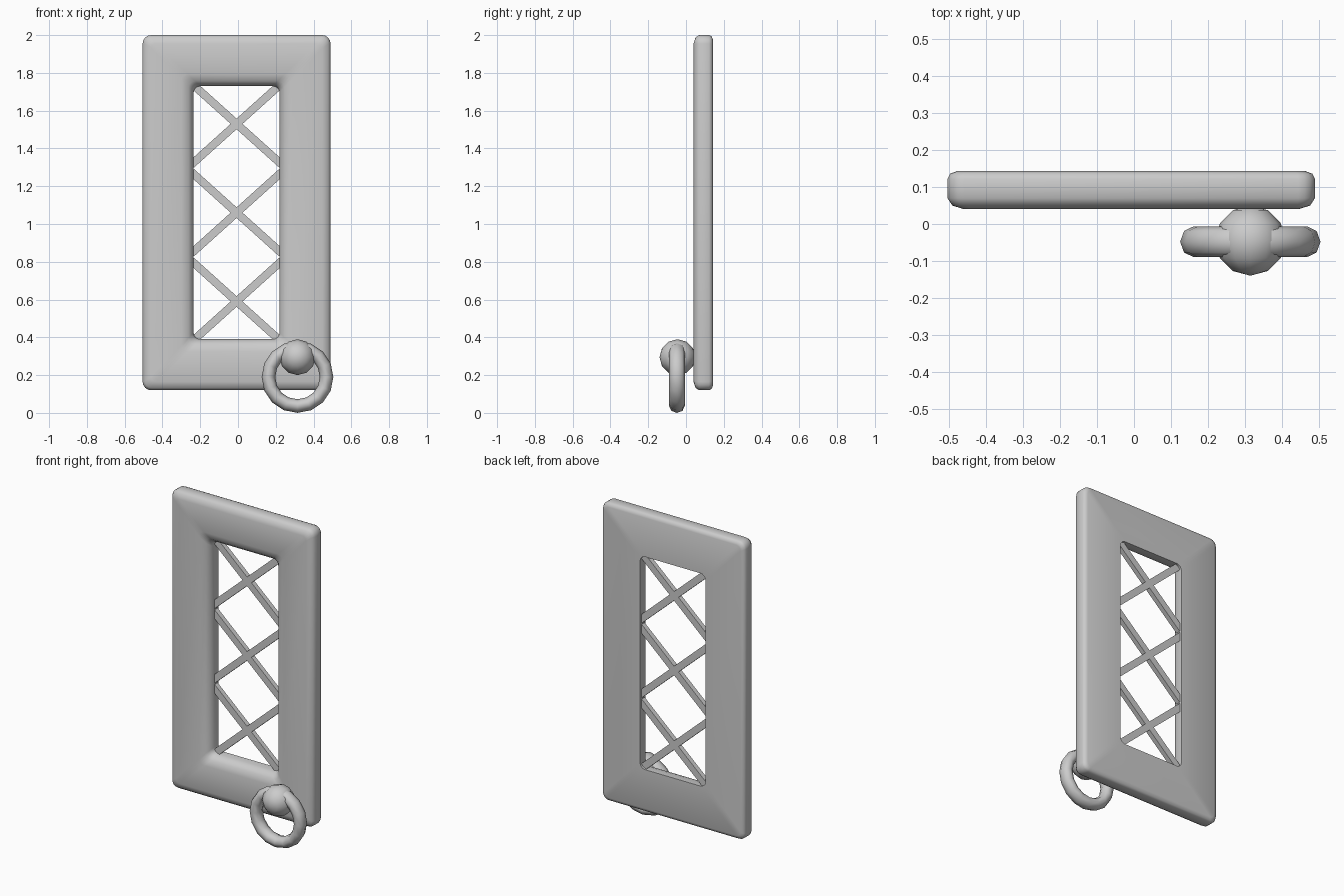
import bpy, bmesh
from math import sin, cos, pi, atan2, radians

cube = bpy.data.objects.get("Cube")
if cube:
    bpy.data.objects.remove(cube, do_unlink=True)

grey = bpy.data.materials.new("plain grey")
grey.use_nodes = True
COLOUR = (0.6, 0.6, 0.6, 1)
grey.diffuse_color = COLOUR
grey.node_tree.nodes["Principled BSDF"].inputs["Base Color"].default_value = COLOUR

CX, CZ = -0.0075, 1.06          # frame centre
HALF_W, HALF_H = 0.4975, 0.94   # frame half size
BORDER = 0.27


def finish(obj, name, smooth=None):
    obj.name = obj.data.name = name
    obj.data.materials.append(grey)
    if smooth:
        bpy.ops.object.select_all(action='DESELECT')
        obj.select_set(True)
        bpy.context.view_layer.objects.active = obj
        bpy.ops.object.shade_smooth_by_angle(angle=radians(smooth))


def mesh_object(bm, name, smooth=None):
    bmesh.ops.recalc_face_normals(bm, faces=bm.faces)
    mesh = bpy.data.meshes.new(name)
    bm.to_mesh(mesh)
    bm.free()
    obj = bpy.data.objects.new(name, mesh)
    bpy.context.collection.objects.link(obj)
    finish(obj, name, smooth)


def rounded_ring(bm, inset, y, radius, steps=4):
    """Rounded rectangle of vertices in the plane of the frame."""
    w, h = HALF_W - inset - radius, HALF_H - inset - radius
    ring = []
    for corner, (sx, sz) in enumerate([(1, 1), (-1, 1), (-1, -1), (1, -1)]):
        for i in range(steps + 1):
            a = (corner + i / steps) * pi / 2
            ring.append(bm.verts.new((CX + sx * w + radius * cos(a), y,
                                      CZ + sz * h + radius * sin(a))))
    return ring


# Frame: cross-section of (inset, depth, corner radius) carried round the rectangle
section = [(0, 0.07, 0.045), (0, 0.122, 0.045), (0.007, 0.136, 0.04), (0.025, 0.143, 0.03),
           (0.27, 0.143, 0.035), (0.27, 0.10, 0.035), (0.262, 0.075, 0.035),
           (0.243, 0.053, 0.035), (0.205, 0.04, 0.035),
           (0.045, 0.04, 0.025), (0.013, 0.05, 0.035)]
bm = bmesh.new()
rings = [rounded_ring(bm, *s) for s in section]
for a, b in zip(rings, rings[1:] + rings[:1]):
    for i in range(len(a)):
        j = (i + 1) % len(a)
        bm.faces.new((a[i], a[j], b[j], b[i]))
mesh_object(bm, "frame", 50)

# Lattice: three crosses of flat bars
half = HALF_W - BORDER + 0.012
rise = half * 0.9
angle = atan2(rise, half)
length = 2 * (half ** 2 + rise ** 2) ** 0.5
for row, z in enumerate((0.59, 1.06, 1.53)):
    for side, sign in (("rising", -1), ("falling", 1)):
        bpy.ops.mesh.primitive_cube_add(size=1, location=(CX, 0.115, z),
                                        rotation=(0, sign * angle, 0))
        bar = bpy.context.object
        bar.scale = (length, 0.03, 0.042)
        finish(bar, f"lattice_bar_{side}_{row + 1}")

# Knob, with its pole facing the front
bpy.ops.mesh.primitive_uv_sphere_add(segments=12, ring_count=6, radius=0.095,
                                     location=(0.315, -0.045, 0.295),
                                     rotation=(pi / 2, 0, 0))
finish(bpy.context.object, "knob", 60)

# Ring hanging on the knob
bpy.ops.mesh.primitive_torus_add(major_segments=16, minor_segments=8,
                                 major_radius=0.154, minor_radius=0.036,
                                 location=(0.315, -0.048, 0.19),
                                 rotation=(pi / 2, 0, 0))
handle = bpy.context.object
handle.scale.z = 1.15
finish(handle, "pull_ring", 60)
